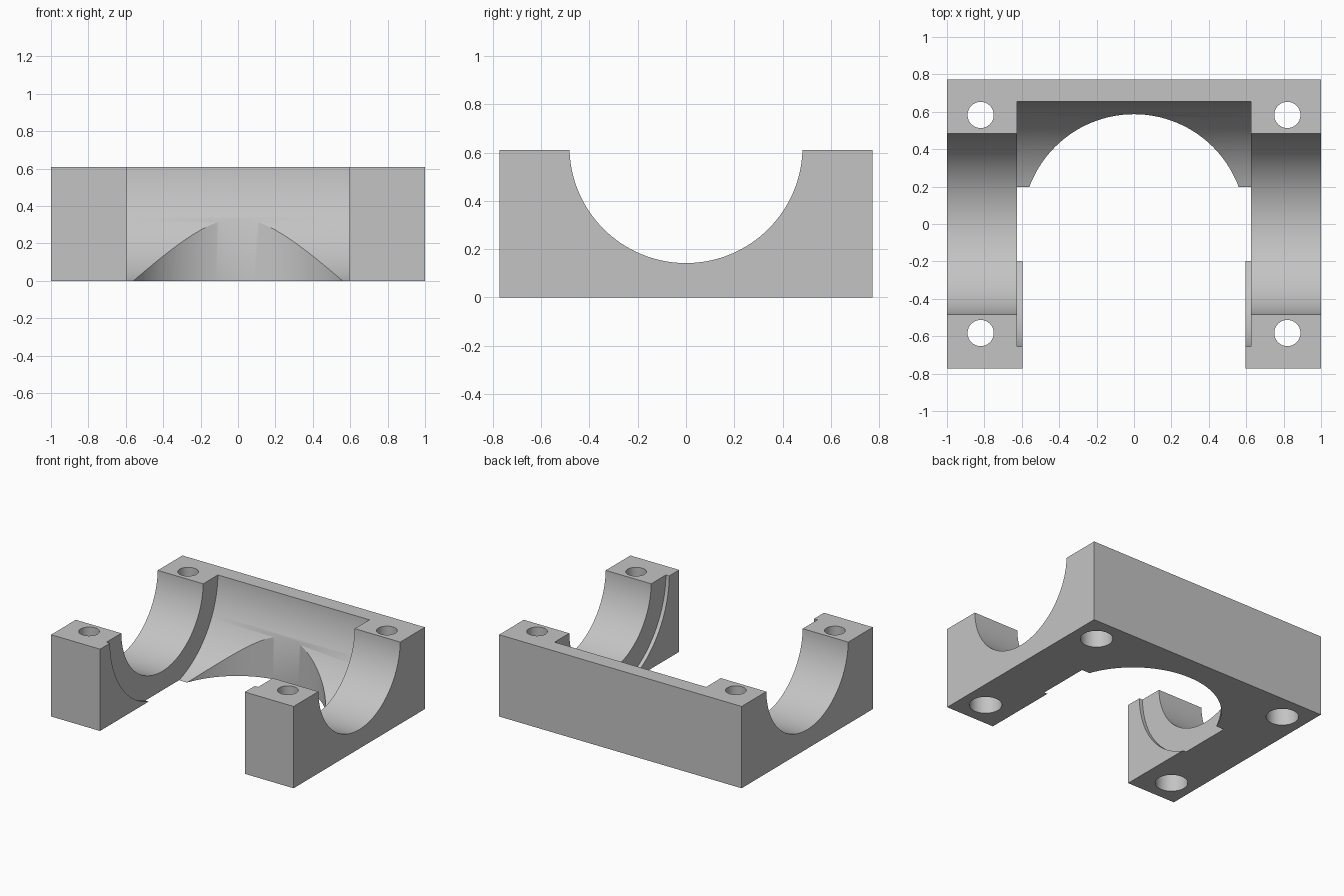
import bpy, bmesh, math
from mathutils import Matrix

if "Cube" in bpy.data.objects:
    bpy.data.objects.remove(bpy.data.objects["Cube"])

W, D, H = 1.0, 0.773, 0.61       # half width, half depth, height
AXIS_Z = 0.625                   # height of the bore axis

grey = bpy.data.materials.new("machined grey")
grey.diffuse_color = (0.55, 0.55, 0.55, 1)
grey.use_nodes = True
grey.node_tree.nodes["Principled BSDF"].inputs["Base Color"].default_value = grey.diffuse_color


def finish(bm, name):
    bmesh.ops.recalc_face_normals(bm, faces=bm.faces)
    me = bpy.data.meshes.new(name)
    bm.to_mesh(me)
    bm.free()
    ob = bpy.data.objects.new(name, me)
    me.materials.append(grey)
    bpy.context.collection.objects.link(ob)
    return ob


def cylinder(name, r, length, centre, axis="Z", seg=64):
    bm = bmesh.new()
    rot = Matrix.Rotation(math.pi / 2, 4, "Y") if axis == "X" else Matrix()
    bmesh.ops.create_cone(bm, cap_ends=True, segments=seg, radius1=r, radius2=r,
                          depth=length, matrix=Matrix.Translation(centre) @ rot)
    return finish(bm, name)


def prism(name, pts, z0, z1):
    bm = bmesh.new()
    face = bm.faces.new([bm.verts.new((x, y, z0)) for x, y in pts])
    top = bmesh.ops.extrude_face_region(bm, geom=[face])["geom"]
    bmesh.ops.translate(bm, vec=(0, 0, z1 - z0),
                        verts=[v for v in top if isinstance(v, bmesh.types.BMVert)])
    return finish(bm, name)


# Solid block
block = prism("bearing_block", [(-W, -D), (W, -D), (W, D), (-W, D)], 0, H)

# Narrow bore across the full width, wide bore between the end saddles
cutters = [
    cylinder("narrow_bore", 0.483, 2.4, (0, 0, AXIS_Z), "X", 128),
    cylinder("wide_bore", 0.656, 1.25, (0, 0, AXIS_Z), "X", 128),
]

# Round-ended slot opening to the front
R, CY, N = 0.597, -0.01, 64
slot = [(R * math.cos(math.pi * i / N), CY + R * math.sin(math.pi * i / N))
        for i in range(N + 1)]
cutters.append(prism("front_slot", slot + [(-R, -1), (R, -1)], -0.2, 0.9))

# Bolt holes with counterbores from below
for sx in (-1, 1):
    for sy in (-1, 1):
        x, y = sx * 0.82, sy * 0.583
        cutters.append(cylinder("bolt_hole", 0.07, 1.2, (x, y, 0.3), seg=48))
        cutters.append(cylinder("counterbore", 0.11, 0.53, (x, y, 0.065), seg=48))

# Cut the block and remove the cutters
bpy.context.view_layer.objects.active = block
block.select_set(True)
for c in cutters:
    m = block.modifiers.new("cut", "BOOLEAN")
    m.operation, m.solver, m.object = "DIFFERENCE", "EXACT", c
    bpy.ops.object.modifier_apply(modifier=m.name)
    bpy.data.objects.remove(c)

bpy.ops.object.shade_smooth_by_angle(angle=math.radians(30))
